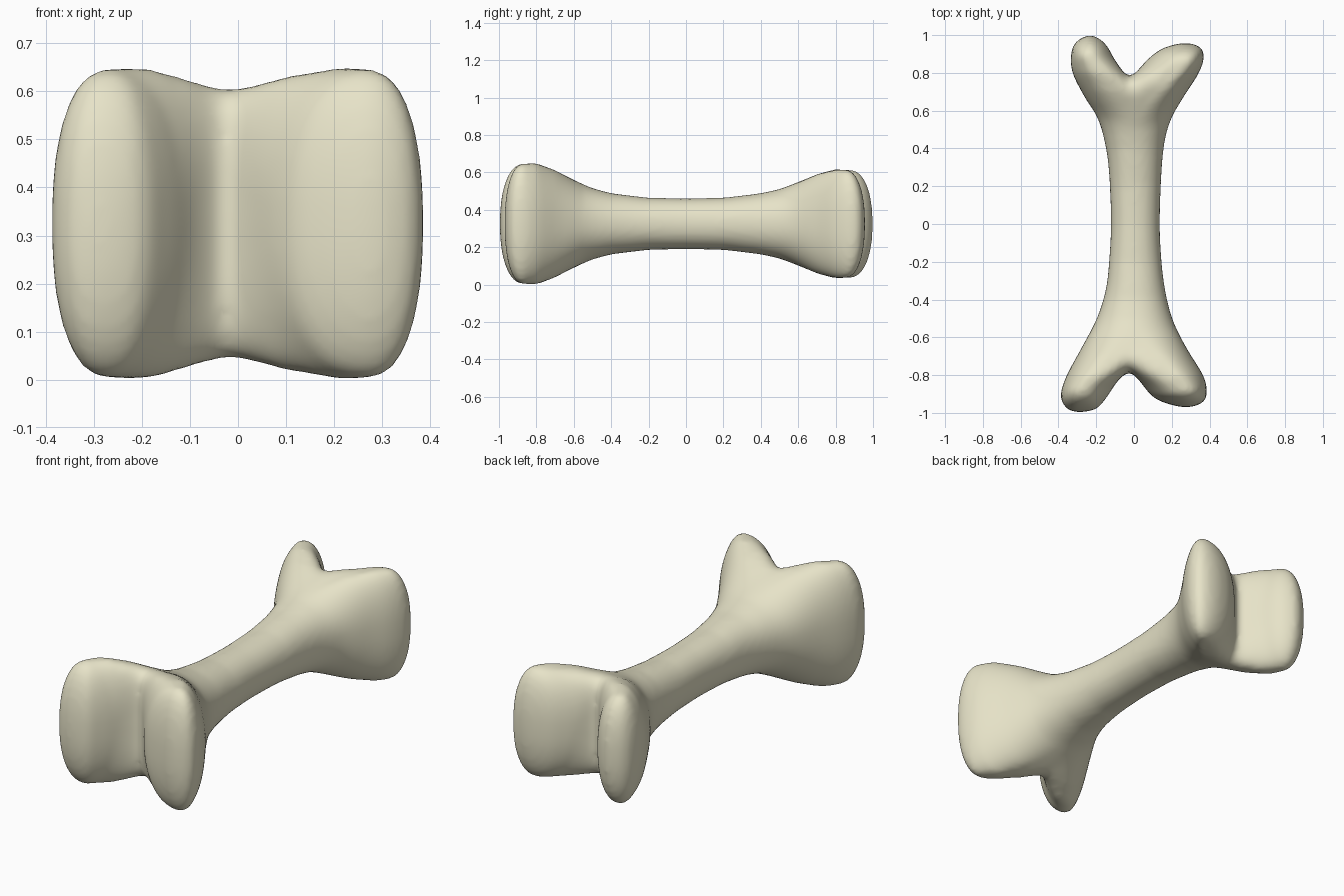
import bpy, math
from mathutils import Vector

if "Cube" in bpy.data.objects:
    bpy.data.objects.remove(bpy.data.objects["Cube"])

# Plan outline of the bone, seen from the top
outline = [Vector(p) for p in [
    (-.24, .998), (-.305, .965), (-.333, .90), (-.325, .80), (-.26, .67), (-.19, .555), (-.148, .40),
    (-.13, .24), (-.122, 0), (-.132, -.2), (-.15, -.35), (-.197, -.5), (-.28, -.66), (-.36, -.81),
    (-.388, -.915), (-.35, -.98), (-.285, -.995), (-.2, -.978), (-.143, -.915), (-.085, -.83),
    (-.03, -.788), (.016, -.815), (.085, -.9), (.15, -.942), (.27, -.97), (.36, -.947),
    (.386, -.89), (.365, -.8), (.28, -.66), (.206, -.51), (.164, -.345), (.143, -.16),
    (.137, .05), (.153, .37), (.19, .54), (.265, .677), (.34, .794), (.37, .884),
    (.345, .94), (.26, .957), (.153, .93), (.074, .873), (-.02, .783), (-.09, .852),
    (-.143, .942), (-.19, .984)]]
ends = {(-1, 1): (-.235, .88), (1, 1): (.265, .85), (-1, -1): (-.27, -.87), (1, -1): (.27, -.87)}
profile = [(0, .135), (.2, .139), (.4, .163), (.5, .19), (.6, .233), (.7, .287),
           (.8, .325), (.9, .32), (1.05, .30)]
ZC, FORK, NOTCH = .325, .55, .785


def half_height(y):
    """Side-view half thickness; the back end is slightly thinner."""
    a = abs(y)
    for (y0, h0), (y1, h1) in zip(profile, profile[1:]):
        if a <= y1:
            h = h0 + (h1 - h0) * (a - y0) / (y1 - y0)
            break
    return h * (1 - .1 * max(0, min(1, (y - .4) / .4)))


def clamp(v):
    return max(0, min(1, v))


def medial(p):
    """Point on the Y-shaped centre line, and the section roundness."""
    sy = 1 if p.y > 0 else -1
    sx = 1 if p.x > -.025 else -1
    a = abs(p.y)
    if a < FORK:
        return Vector((0, p.y)), .92
    end, fork = Vector(ends[sx, sy]), Vector((0, sy * FORK))
    reach = abs(end.y) - FORK
    if sx * p.x < abs(end.x) * (a - FORK) / reach:      # side facing the notch
        t = clamp((a - NOTCH) / (abs(end.y) - NOTCH))
        return fork.lerp(end, t), .45 + .42 * t
    t = clamp((a - FORK) / reach)
    return fork.lerp(end, t), .92 - .05 * t


def catmull(a, b, c, d, t):
    return .5 * (2*b + (c - a)*t + (2*a - 5*b + 4*c - d)*t*t + (3*b - a - 3*c + d)*t**3)


# Smooth the outline, then sweep each point up and down to the centre line
n, STEPS, RINGS = len(outline), 4, 24
pts = [catmull(*(outline[(i + k) % n] for k in (-1, 0, 1, 2)), s / STEPS)
       for i in range(n) for s in range(STEPS)]
verts, faces = [], []
for p in pts:
    m, e = medial(p)
    for j in range(RINGS + 1):
        th = math.pi * (j / RINGS - .5)
        c, s = max(0, math.cos(th)) ** e, math.copysign(abs(math.sin(th)) ** e, th)
        q = m.lerp(p, c)
        verts.append((q.x, q.y, ZC + half_height(q.y) * s))
R = RINGS + 1
for i in range(len(pts)):
    k = (i + 1) % len(pts)
    for j in range(RINGS):
        faces.append((i*R + j, k*R + j, k*R + j + 1, i*R + j + 1))

mesh = bpy.data.meshes.new("bone")
mesh.from_pydata(verts, [], faces)
mesh.validate()
bone = bpy.data.objects.new("bone", mesh)
bpy.context.collection.objects.link(bone)

# Fuse into one skin and soften
rm = bone.modifiers.new("fuse", 'REMESH')
rm.mode, rm.voxel_size, rm.use_smooth_shade = 'VOXEL', .014, True
sm = bone.modifiers.new("soften", 'SMOOTH')
sm.factor, sm.iterations = .5, 8

mat = bpy.data.materials.new("bone_ivory")
mat.diffuse_color = (.80, .77, .58, 1)
mat.use_nodes = True
mat.node_tree.nodes["Principled BSDF"].inputs["Base Color"].default_value = mat.diffuse_color
mesh.materials.append(mat)
